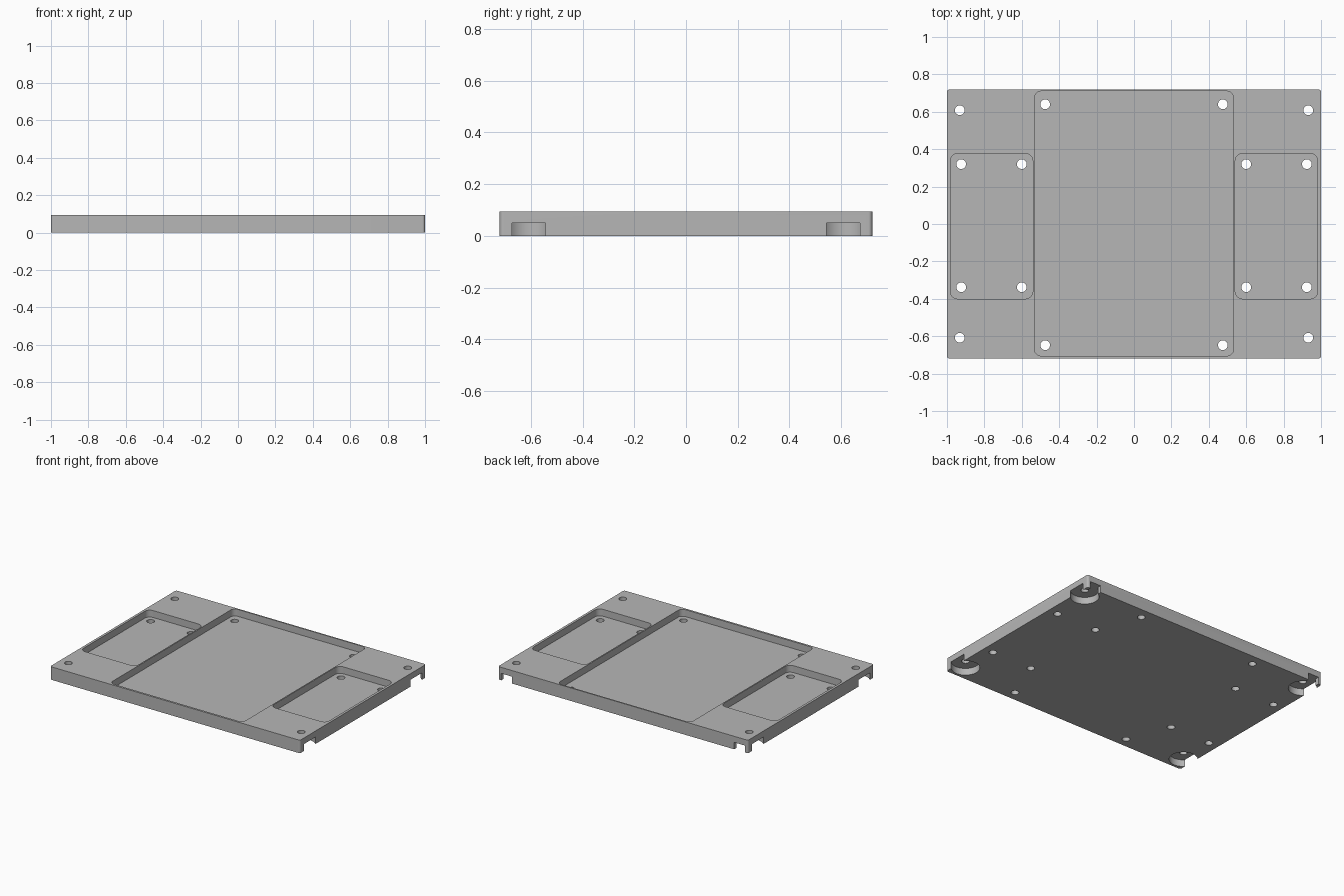
import bpy, bmesh, math

old = bpy.data.objects.get("Cube")
if old:
    bpy.data.objects.remove(old, do_unlink=True)

HEIGHT = 0.094
FLOOR = 0.044      # floor height of the top pockets
RECESS = 0.05      # ceiling height of the underside recesses

# Material
grey = bpy.data.materials.new("plain grey")
grey.use_nodes = True
colour = (0.47, 0.47, 0.47, 1)
grey.diffuse_color = colour
grey.node_tree.nodes["Principled BSDF"].inputs["Base Color"].default_value = colour


def prism(bm, outline, z0, z1):
    """Extrude a counter-clockwise outline from z0 to z1."""
    low = [bm.verts.new((x, y, z0)) for x, y in outline]
    high = [bm.verts.new((x, y, z1)) for x, y in outline]
    bm.faces.new(low[::-1])
    bm.faces.new(high)
    n = len(outline)
    for i in range(n):
        j = (i + 1) % n
        bm.faces.new((low[i], low[j], high[j], high[i]))


def circle(cx, cy, r, n=32):
    return [(cx + r * math.cos(math.tau * i / n), cy + r * math.sin(math.tau * i / n))
            for i in range(n)]


def rounded(x0, x1, y0, y1, r, steps=8):
    points = []
    corners = ((x1 - r, y1 - r), (x0 + r, y1 - r), (x0 + r, y0 + r), (x1 - r, y0 + r))
    for quarter, (cx, cy) in enumerate(corners):
        for s in range(steps + 1):
            a = (quarter + s / steps) * math.pi / 2
            points.append((cx + r * math.cos(a), cy + r * math.sin(a)))
    return points


def make(name, prisms):
    bm = bmesh.new()
    for outline, z0, z1 in prisms:
        prism(bm, outline, z0, z1)
    mesh = bpy.data.meshes.new(name)
    bm.to_mesh(mesh)
    bm.free()
    mesh.materials.append(grey)
    obj = bpy.data.objects.new(name, mesh)
    bpy.context.collection.objects.link(obj)
    return obj


def cut(target, prisms):
    cutter = make("cutter", prisms)
    cutter.hide_render = True
    mod = target.modifiers.new("cut", "BOOLEAN")
    mod.operation = "DIFFERENCE"
    mod.solver = "EXACT"
    mod.object = cutter
    bpy.context.view_layer.objects.active = target
    bpy.ops.object.modifier_apply(modifier=mod.name)
    bpy.data.objects.remove(cutter, do_unlink=True)


# Base slab
plate = make("mounting_plate", [(rounded(-1, 1, -0.72, 0.72, 0.015), 0, HEIGHT)])

# Top pockets: one large in the middle, one small on each side
top = HEIGHT + 0.05
pockets = [
    (rounded(-0.532, 0.532, -0.705, 0.71, 0.035), FLOOR, top),
    (rounded(0.541, 0.982, -0.4, 0.377, 0.04), FLOOR, top),
    (rounded(-0.982, -0.541, -0.4, 0.377, 0.04), FLOOR, top),
]

# Round recesses under the corners, opening through the sides
corners = [(sx * 0.932, y) for sx in (-1, 1) for y in (0.608, -0.608)]
recesses = [(circle(x, y, 0.094, 48), -0.05, RECESS) for x, y in corners]
cut(plate, pockets + recesses)

# Small openings from the rear recesses through the back edge
cut(plate, [(((x - 0.043, 0.66), (x + 0.043, 0.66), (x + 0.043, 0.8), (x - 0.043, 0.8)),
             -0.05, RECESS) for x in (-0.932, 0.932)])

# Screw holes
holes = list(corners)
for sx in (-1, 1):
    holes += [(sx * 0.475, y) for y in (0.64, -0.648)]
    holes += [(sx * x, y) for x in (0.6, 0.924) for y in (0.32, -0.338)]
cut(plate, [(circle(x, y, 0.026), -0.1, 0.2) for x, y in holes])

# Smooth curved walls, sharp edges
bpy.ops.object.select_all(action="DESELECT")
plate.select_set(True)
bpy.context.view_layer.objects.active = plate
bpy.ops.object.shade_smooth_by_angle(angle=math.radians(30))
